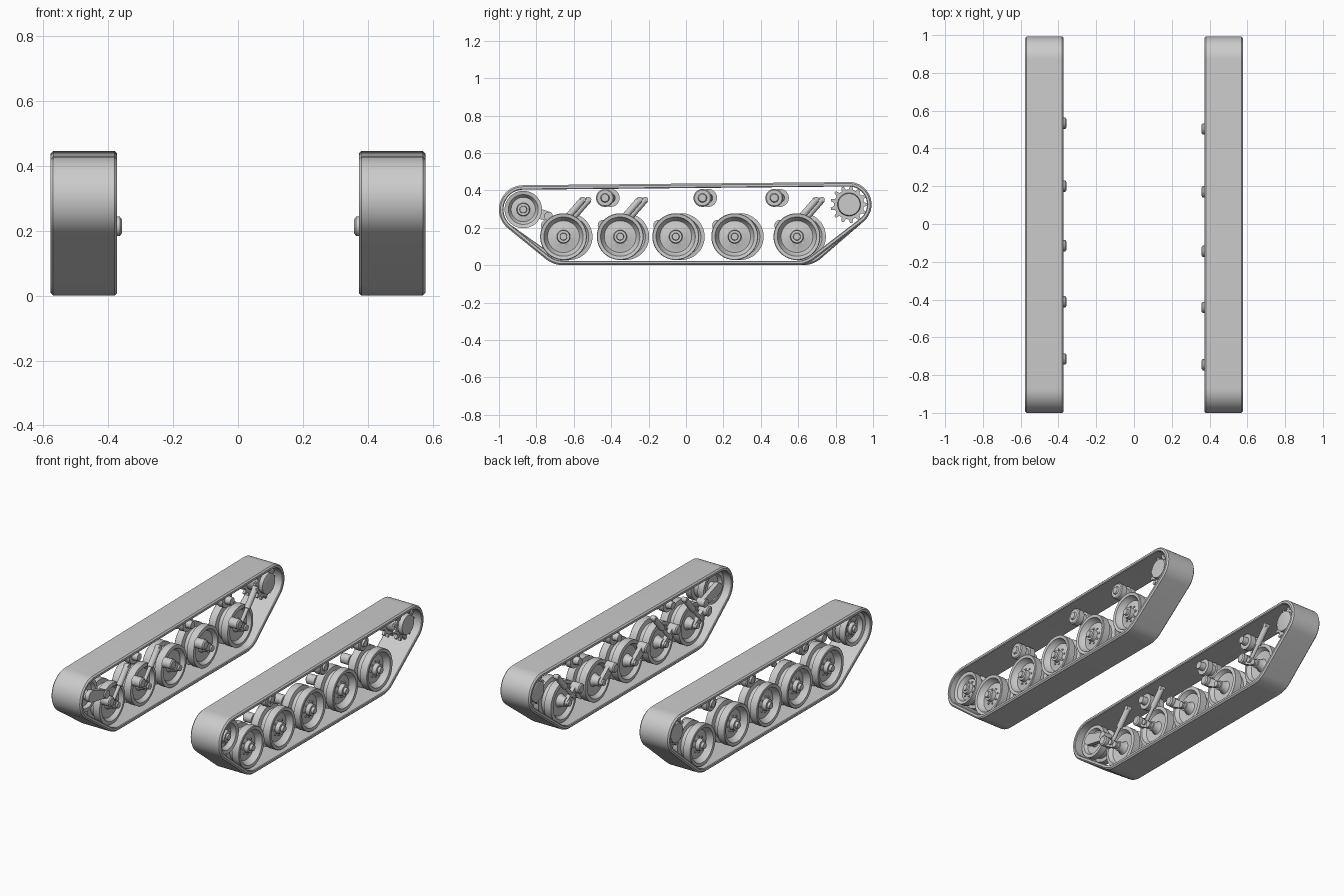
import bpy, bmesh, math
from mathutils import Vector
from mathutils.geometry import convex_hull_2d

if "Cube" in bpy.data.objects:
    bpy.data.objects.remove(bpy.data.objects["Cube"])

steel = bpy.data.materials.new("plain grey steel")
steel.use_nodes = True
GREY = (0.6, 0.6, 0.6, 1)
steel.diffuse_color = GREY
steel.node_tree.nodes["Principled BSDF"].inputs["Base Color"].default_value = GREY


def finish(bm, name, angle=35):
    bmesh.ops.recalc_face_normals(bm, faces=bm.faces)
    mesh = bpy.data.meshes.new(name)
    bm.to_mesh(mesh)
    bm.free()
    mesh.materials.append(steel)
    ob = bpy.data.objects.new(name, mesh)
    bpy.context.collection.objects.link(ob)
    bpy.ops.object.select_all(action='DESELECT')
    ob.select_set(True)
    bpy.context.view_layer.objects.active = ob
    bpy.ops.object.shade_smooth_by_angle(angle=math.radians(angle))
    return ob


def bridge(bm, rings, closed):
    """Skin neighbouring vertex rings with quads."""
    n = len(rings[0])
    count = len(rings) if closed else len(rings) - 1
    for i in range(count):
        a, b = rings[i], rings[(i + 1) % len(rings)]
        for j in range(n):
            k = (j + 1) % n
            bm.faces.new((a[j], a[k], b[k], b[j]))


def lathe(bm, profile, origin, axis, steps=40):
    """Revolve (distance, radius) points around an axis."""
    axis = Vector(axis).normalized()
    u = axis.orthogonal().normalized()
    v = axis.cross(u)
    rings = []
    for d, r in profile:
        rings.append([bm.verts.new(Vector(origin) + axis * d + r *
                      (u * math.cos(t) + v * math.sin(t)))
                      for t in (math.tau * i / steps for i in range(steps))])
    bridge(bm, rings, False)
    bm.faces.new(rings[0])
    bm.faces.new(rings[-1])


def rod(bm, p, q, r, steps=16):
    d = Vector(q) - Vector(p)
    lathe(bm, [(0, r), (d.length, r)], p, d, steps)


def bolts(bm, s, x, y, z, ring, count=8, r=0.006):
    for i in range(count):
        t = math.tau * i / count
        p = Vector((s * x, y + ring * math.cos(t), z + ring * math.sin(t)))
        rod(bm, p, p + Vector((s * 0.012, 0, 0)), r, 6)


def arm(bm, s, x0, x1, a, b, ra, rb):
    """Flat link with rounded ends between two (y, z) points."""
    pts = [(c[0] + r * math.cos(t), c[1] + r * math.sin(t))
           for c, r in ((a, ra), (b, rb))
           for t in (math.tau * i / 20 for i in range(20))]
    loop = [pts[i] for i in convex_hull_2d(pts)]
    rings = [[bm.verts.new((s * x, y, z)) for y, z in loop] for x in (x0, x1)]
    bridge(bm, rings, False)
    for ring in rings:
        bm.faces.new(ring)


# Layout shared by both sides: (y, z) centres
IDLER, SPROCKET = (-0.87, 0.298), (0.872, 0.325)
WHEEL_Y = (-0.655, -0.352, -0.055, 0.26, 0.593)
DAMPED = (0, 1, 4)
ROLLER_Y = (-0.433, 0.088, 0.472)
WHEEL_Z, ROLLER_Z = 0.153, 0.36
X_IN, X_OUT = 0.372, 0.577

WHEEL = [(0.565, 0.012), (0.565, 0.018), (0.55, 0.02), (0.55, 0.033), (0.525, 0.036),
         (0.52, 0.05), (0.515, 0.085), (0.535, 0.1), (0.55, 0.105), (0.553, 0.122),
         (0.55, 0.125), (0.505, 0.125), (0.5, 0.1), (0.47, 0.1), (0.465, 0.125),
         (0.42, 0.125), (0.417, 0.105), (0.44, 0.09), (0.445, 0.04), (0.425, 0.03),
         (0.4, 0.028)]
IDLER_P = [(0.55, 0.012), (0.55, 0.018), (0.54, 0.02), (0.54, 0.032), (0.52, 0.036),
           (0.515, 0.065), (0.54, 0.08), (0.545, 0.1), (0.505, 0.1), (0.5, 0.08),
           (0.465, 0.08), (0.46, 0.1), (0.42, 0.1), (0.42, 0.08), (0.44, 0.07),
           (0.44, 0.03), (0.4, 0.025)]
ROLLER = [(0.54, 0.016), (0.54, 0.02), (0.53, 0.024), (0.53, 0.042), (0.525, 0.048),
          (0.49, 0.048), (0.49, 0.035), (0.46, 0.035), (0.46, 0.048), (0.425, 0.048),
          (0.425, 0.025), (0.39, 0.022)]
DRUM = [(0.55, 0.045), (0.55, 0.058), (0.54, 0.062), (0.4, 0.062), (0.395, 0.045)]


def track(s, shift, name):
    # Belt wrapped around the end wheels, swept with a chamfered section
    circles = [(IDLER, 0.13), (SPROCKET, 0.12),
               ((WHEEL_Y[0] + shift, WHEEL_Z), WHEEL_Z),
               ((WHEEL_Y[-1] + shift, WHEEL_Z), WHEEL_Z)]
    samples = [(c, r, math.tau * i / 48) for c, r in circles for i in range(48)]
    hull = convex_hull_2d([(c[0] + r * math.cos(t), c[1] + r * math.sin(t))
                           for c, r, t in samples])
    b, thick = 0.008, 0.024
    section = [(X_IN, b), (X_IN + b, 0), (X_OUT - b, 0), (X_OUT, b),
               (X_OUT, thick - 0.004), (X_OUT - 0.004, thick),
               (X_IN + 0.004, thick), (X_IN, thick - 0.004)]
    bm = bmesh.new()
    rings = []
    for i in hull:
        c, r, t = samples[i]
        rings.append([bm.verts.new((s * x, c[0] + (r - d) * math.cos(t),
                                    c[1] + (r - d) * math.sin(t))) for x, d in section])
    bridge(bm, rings, True)
    finish(bm, name)


def toothed_ring(bm, s, x0, x1, teeth=13):
    pts = []
    for i in range(teeth):
        for f, r in ((-0.3, 0.08), (-0.13, 0.1), (0.13, 0.1), (0.3, 0.08)):
            t = math.tau * (i + f) / teeth
            pts.append((SPROCKET[0] + r * math.cos(t), SPROCKET[1] + r * math.sin(t)))
    rings = [[bm.verts.new((s * x, y, z)) for y, z in pts] for x in (x0, x1)]
    bridge(bm, rings, False)
    for ring in rings:
        bm.faces.new(ring)


for s, side, shift in ((1, "left", 0), (-1, "right", 0.03)):
    axis = (s, 0, 0)
    track(s, shift, side + "_track_belt")

    for i, y0 in enumerate(WHEEL_Y):
        y = y0 + shift
        tag = f"{side}_{i + 1}"
        # Double road wheel with bolted hub
        bm = bmesh.new()
        lathe(bm, WHEEL, (0, y, WHEEL_Z), axis, 48)
        bolts(bm, s, 0.515, y, WHEEL_Z, 0.046)
        finish(bm, "road_wheel_" + tag)
        # Swing arm with pivot stub on the inner side
        pivot = (y - 0.09, 0.213)
        bm = bmesh.new()
        arm(bm, s, 0.385, 0.41, pivot, (y, WHEEL_Z), 0.026, 0.02)
        lathe(bm, [(0.358, 0.022), (0.364, 0.03), (0.42, 0.03)],
              (0, pivot[0], pivot[1]), axis, 24)
        lathe(bm, [(0.375, 0.018), (0.42, 0.018)], (0, y, WHEEL_Z), axis, 20)
        finish(bm, "swing_arm_" + tag)
        # Damper from the arm up towards the hull
        if i in DAMPED:
            low = Vector((s * 0.392, y - 0.04, 0.185))
            top = Vector((s * 0.392, y + 0.105, 0.352))
            mid = low.lerp(top, 0.45)
            bm = bmesh.new()
            rod(bm, low, mid, 0.011)
            rod(bm, mid, top, 0.018)
            for p, r in ((low, 0.016), (top, 0.014)):
                rod(bm, p - Vector((0.016, 0, 0)), p + Vector((0.016, 0, 0)), r)
            finish(bm, "damper_" + tag)

    # Return rollers
    for i, y in enumerate(ROLLER_Y):
        bm = bmesh.new()
        lathe(bm, ROLLER, (0, y + shift, ROLLER_Z), axis, 32)
        finish(bm, f"return_roller_{side}_{i + 1}")

    # Front idler and its tension crank
    bm = bmesh.new()
    lathe(bm, IDLER_P, (0, *IDLER), axis, 48)
    bolts(bm, s, 0.512, *IDLER, 0.046)
    finish(bm, side + "_idler")
    bm = bmesh.new()
    arm(bm, s, 0.385, 0.412, IDLER, (-0.735, 0.262), 0.035, 0.024)
    lathe(bm, [(0.376, 0.024), (0.43, 0.024)], (0, -0.735, 0.262), axis, 24)
    finish(bm, side + "_idler_crank")

    # Rear drive sprocket: two toothed rings on a drum
    bm = bmesh.new()
    lathe(bm, DRUM, (0, *SPROCKET), axis)
    toothed_ring(bm, s, 0.425, 0.44)
    toothed_ring(bm, s, 0.51, 0.525)
    bolts(bm, s, 0.52, *SPROCKET, 0.071, 13, 0.004)
    finish(bm, side + "_drive_sprocket")
